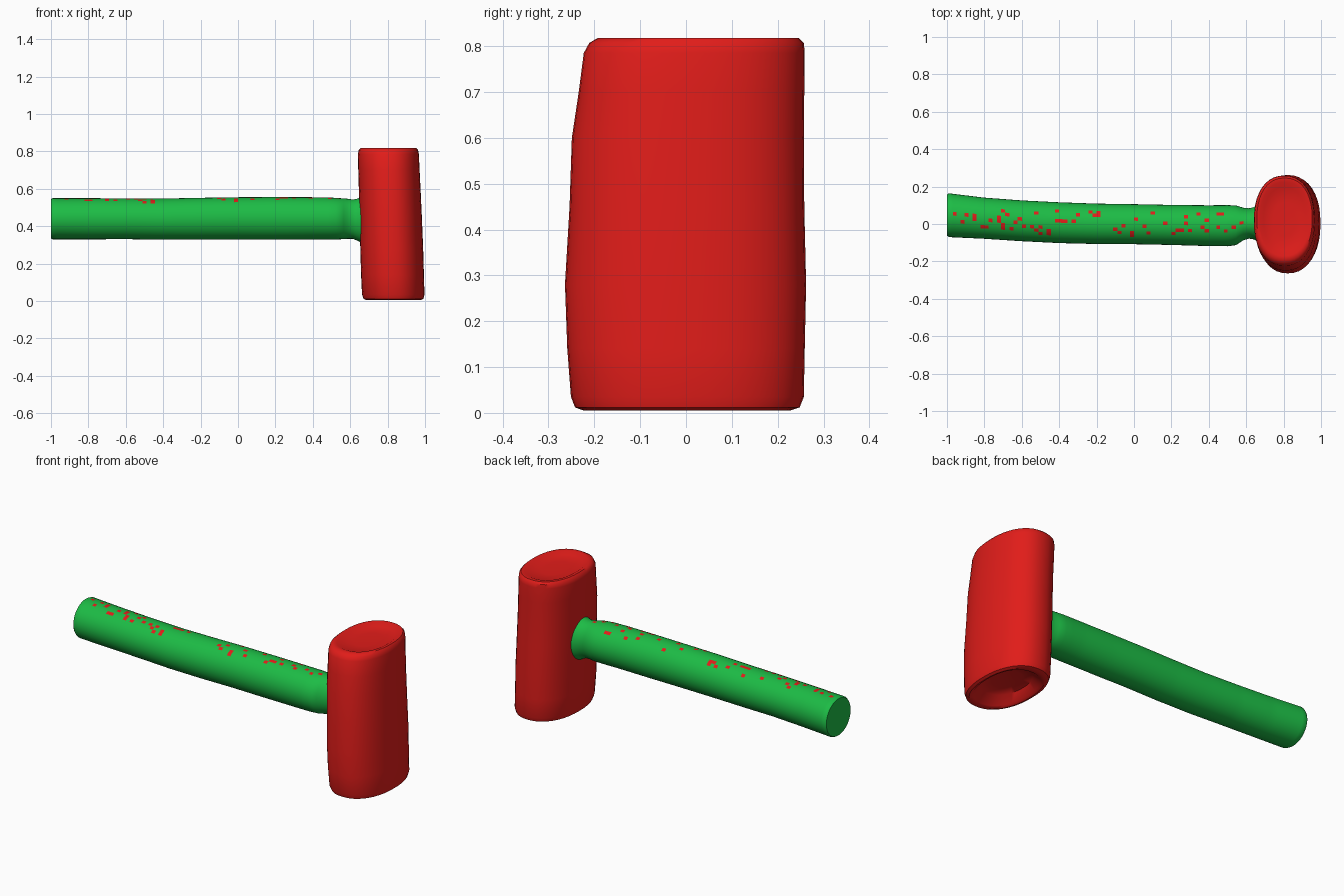
import bpy, bmesh, math, random
random.seed(4)


def material(name, color):
    m = bpy.data.materials.new(name)
    m.diffuse_color = color
    return m


red = material("red", (0.75, 0.012, 0.01, 1))
green = material("green", (0.012, 0.5, 0.06, 1))


def spow(v, p):
    return math.copysign(abs(v) ** p, v)


def loft(name, rings, point, sides, mats, exponent):
    """Skin rings of (station, centre a, centre b, radius a, radius b), capping both ends."""
    bm = bmesh.new()
    loops = []
    for s, ca, cb, ra, rb in rings:
        loop = []
        for i in range(sides):
            t = math.tau * i / sides
            a = ca + ra * spow(math.cos(t), 2 / exponent)
            b = cb + rb * spow(math.sin(t), 2 / exponent)
            loop.append(bm.verts.new(point(s, a, b)))
        loops.append(loop)
    for l0, l1 in zip(loops, loops[1:]):
        for i in range(sides):
            j = (i + 1) % sides
            bm.faces.new((l0[i], l0[j], l1[j], l1[i]))
    bm.faces.new(loops[0])
    bm.faces.new(loops[-1])
    bmesh.ops.recalc_face_normals(bm, faces=bm.faces)
    mesh = bpy.data.meshes.new(name)
    bm.to_mesh(mesh)
    bm.free()
    for m in mats:
        mesh.materials.append(m)
    ob = bpy.data.objects.new(name, mesh)
    bpy.context.collection.objects.link(ob)
    bpy.ops.object.select_all(action='DESELECT')
    bpy.context.view_layer.objects.active = ob
    ob.select_set(True)
    bpy.ops.object.shade_smooth_by_angle(angle=math.radians(40))
    return ob


def resample(keys, step):
    """Fill in rings between key rings so the mesh is evenly divided."""
    out = [keys[0]]
    for k0, k1 in zip(keys, keys[1:]):
        n = max(1, round(abs(k1[0] - k0[0]) / step))
        for i in range(1, n + 1):
            out.append(tuple(p + (q - p) * i / n for p, q in zip(k0, k1)))
    return out


# Head: slightly leaning oval block with rounded rims and dished ends
head_rings = [
    (0.060, 0.832, 0.000, 0.060, 0.090),
    (0.050, 0.832, 0.000, 0.105, 0.150),
    (0.012, 0.832, 0.000, 0.130, 0.200),
    (0.005, 0.832, 0.002, 0.145, 0.225),
    (0.012, 0.831, 0.003, 0.160, 0.245),
    (0.035, 0.830, 0.003, 0.167, 0.254),
    (0.140, 0.826, 0.000, 0.168, 0.259),
    (0.280, 0.822, -0.001, 0.168, 0.263),
    (0.450, 0.816, 0.002, 0.167, 0.256),
    (0.600, 0.811, 0.004, 0.165, 0.253),
    (0.700, 0.807, 0.012, 0.164, 0.246),
    (0.785, 0.804, 0.018, 0.163, 0.241),
    (0.807, 0.804, 0.023, 0.159, 0.234),
    (0.818, 0.805, 0.027, 0.148, 0.219),
    (0.818, 0.805, 0.027, 0.132, 0.198),
    (0.806, 0.805, 0.027, 0.112, 0.170),
    (0.802, 0.805, 0.027, 0.060, 0.090),
]
loft("mallet_head", head_rings, lambda s, a, b: (a, b, s), 40, [red], 2.25)

# Handle: slightly bent round bar, pinched sideways into a neck at the head
handle_keys = [
    (-1.000, 0.048, 0.440, 0.110, 0.105),
    (-0.990, 0.047, 0.440, 0.117, 0.110),
    (-0.800, 0.031, 0.440, 0.110, 0.110),
    (-0.600, 0.017, 0.440, 0.109, 0.109),
    (-0.400, 0.007, 0.438, 0.109, 0.110),
    (-0.200, 0.001, 0.440, 0.108, 0.112),
    (0.000, -0.001, 0.442, 0.107, 0.113),
    (0.200, -0.005, 0.442, 0.107, 0.114),
    (0.400, -0.009, 0.442, 0.109, 0.113),
    (0.500, -0.009, 0.441, 0.110, 0.112),
    (0.545, -0.007, 0.440, 0.106, 0.110),
    (0.585, 0.000, 0.440, 0.087, 0.107),
    (0.615, 0.003, 0.438, 0.081, 0.105),
    (0.640, 0.004, 0.435, 0.086, 0.113),
    (0.665, 0.004, 0.433, 0.100, 0.124),
    (0.700, 0.004, 0.433, 0.100, 0.124),
]
handle = loft("mallet_handle", resample(handle_keys, 0.022),
              lambda s, a, b: (s, a, b), 36, [green, red], 2)

# Small red paint specks scattered along the top of the handle
for p in handle.data.polygons:
    if p.normal.z > 0.72 and -0.97 < p.center.x < 0.58 and random.random() < 0.1:
        p.material_index = 1
